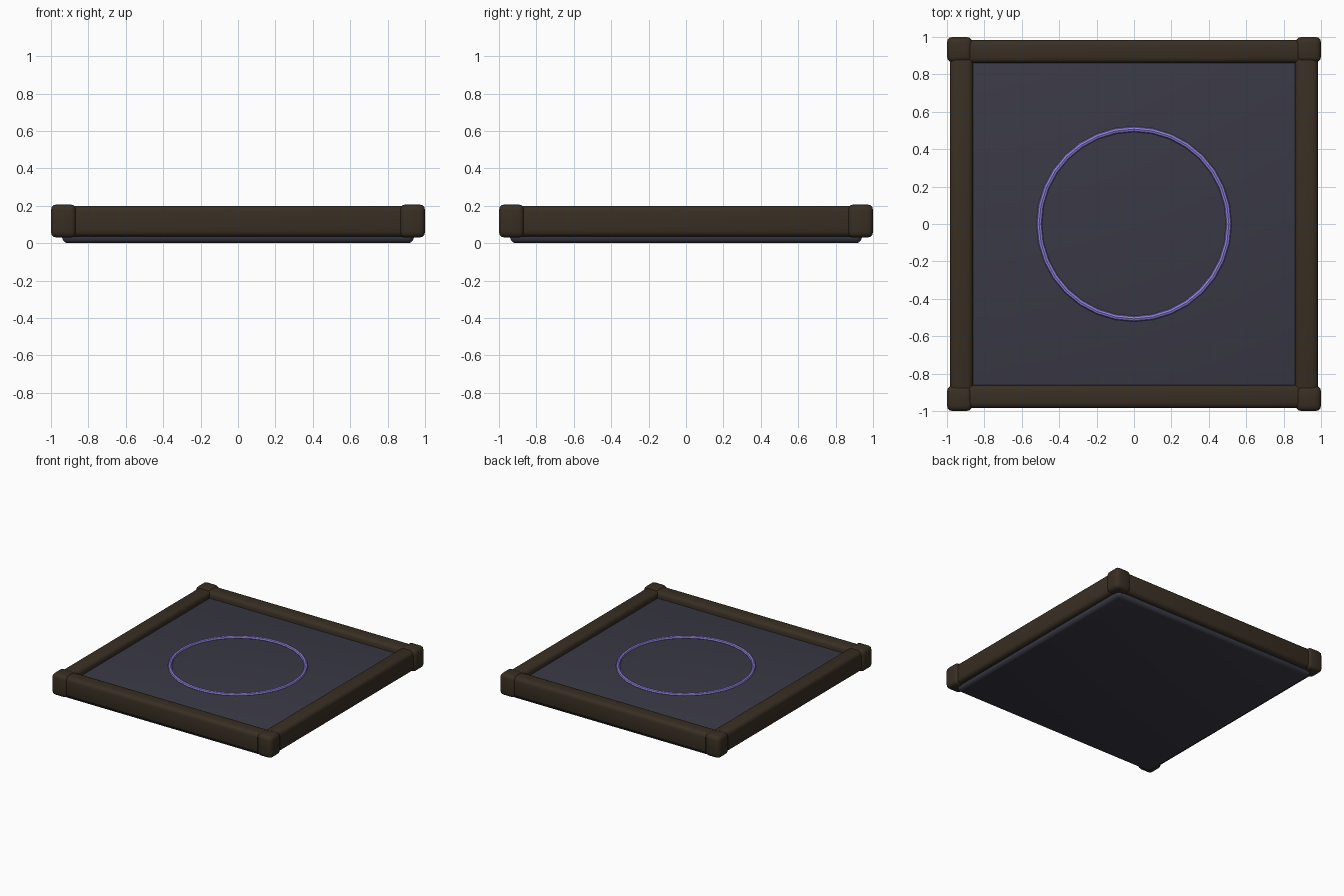
import bpy

cube = bpy.data.objects.get("Cube")
if cube:
    bpy.data.objects.remove(cube, do_unlink=True)


def material(name, colour):
    mat = bpy.data.materials.new(name)
    mat.use_nodes = True
    mat.diffuse_color = (*colour, 1)
    mat.node_tree.nodes["Principled BSDF"].inputs["Base Color"].default_value = (*colour, 1)
    return mat


def finish(obj, name, mat):
    obj.name = name
    obj.data.materials.append(mat)
    bpy.ops.object.shade_smooth_by_angle()


def rounded_box(name, low, high, bevel, mat):
    """Box between two opposite corners with rounded edges."""
    centre = [(a + b) / 2 for a, b in zip(low, high)]
    bpy.ops.mesh.primitive_cube_add(size=1, location=centre)
    obj = bpy.context.object
    obj.scale = [b - a for a, b in zip(low, high)]
    bpy.ops.object.transform_apply(location=False, rotation=False, scale=True)
    mod = obj.modifiers.new("Rounded edges", "BEVEL")
    mod.width = bevel
    mod.segments = 3
    bpy.ops.object.modifier_apply(modifier=mod.name)
    finish(obj, name, mat)


wood = material("dark brown", (0.040, 0.028, 0.017))
slate = material("slate grey", (0.042, 0.041, 0.060))
violet = material("violet", (0.275, 0.216, 0.70))

# Base slab, showing as the recessed panel inside the frame
rounded_box("base_slab", (-0.94, -0.94, 0), (0.94, 0.94, 0.15), 0.03, slate)

# Frame rails
for name, side in (("front", -1), ("back", 1)):
    y = sorted((0.86 * side, 0.985 * side))
    rounded_box(name + "_rail", (-0.96, y[0], 0.035), (0.96, y[1], 0.2), 0.03, wood)
for name, side in (("right", -1), ("left", 1)):
    x = sorted((0.86 * side, 0.985 * side))
    rounded_box(name + "_rail", (x[0], -0.96, 0.035), (x[1], 0.96, 0.2), 0.03, wood)

# Corner blocks
for y_name, sy in (("front", -1), ("back", 1)):
    for x_name, sx in (("right", -1), ("left", 1)):
        x = sorted((0.865 * sx, sx))
        y = sorted((0.865 * sy, sy))
        rounded_box(f"{y_name}_{x_name}_corner", (x[0], y[0], 0.03),
                    (x[1], y[1], 0.207), 0.03, wood)

# Ring half sunk into the panel
bpy.ops.mesh.primitive_torus_add(location=(0, 0, 0.152), major_radius=0.507,
                                 minor_radius=0.015, major_segments=32, minor_segments=8)
finish(bpy.context.object, "ring", violet)
